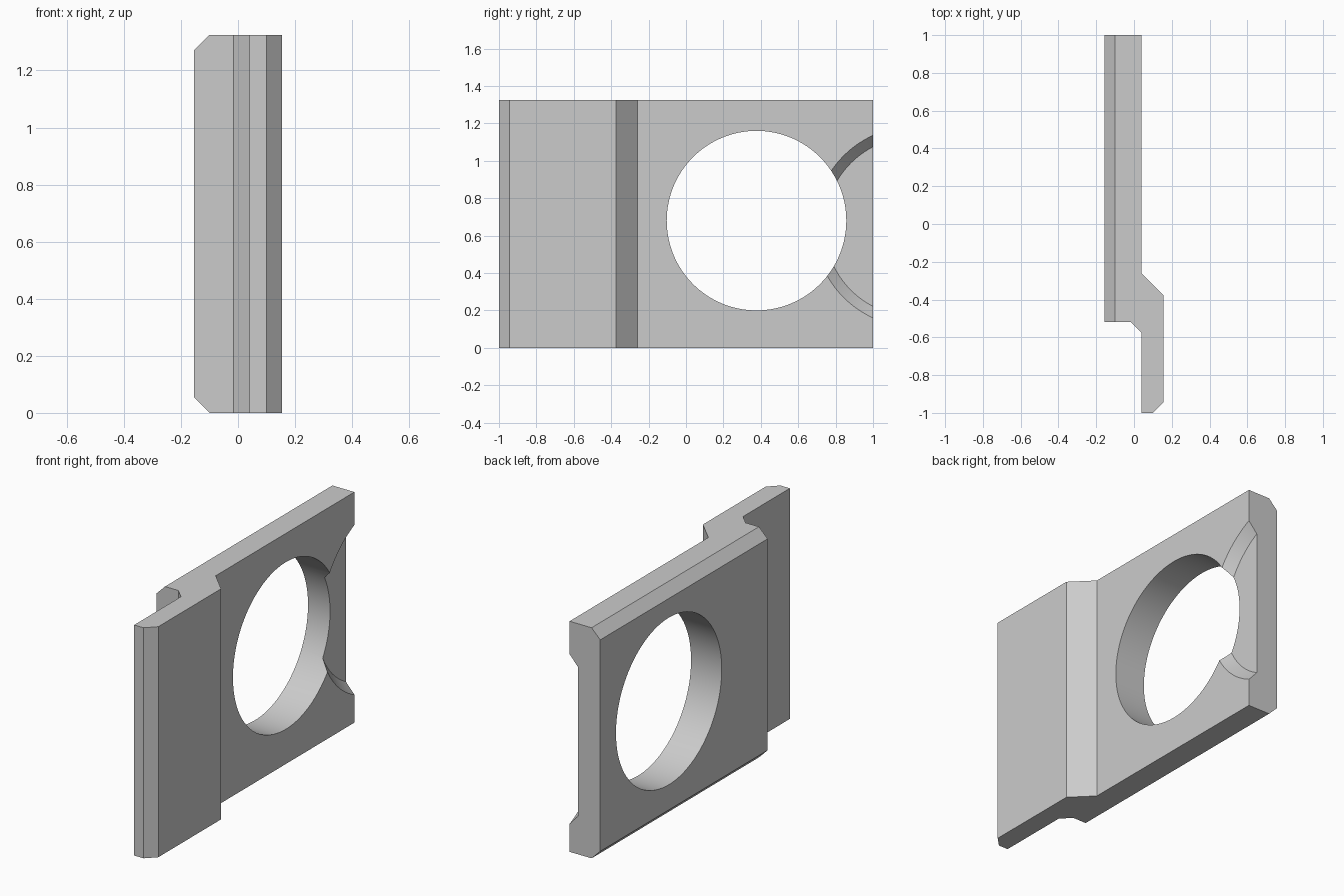
import bpy, bmesh, math
from mathutils import Matrix

default = bpy.data.objects.get("Cube")
if default:
    bpy.data.objects.remove(default, do_unlink=True)

HEIGHT = 1.325
CHAMFER = 0.055
BACK_X, FACE_X = -0.155, 0.04

gray = bpy.data.materials.new("light_gray")
gray.use_nodes = True
color = (0.6, 0.6, 0.6, 1)
gray.diffuse_color = color
gray.node_tree.nodes["Principled BSDF"].inputs["Base Color"].default_value = color


def add_object(name, bm):
    mesh = bpy.data.meshes.new(name)
    bmesh.ops.recalc_face_normals(bm, faces=bm.faces)
    bm.to_mesh(mesh)
    bm.free()
    mesh.materials.append(gray)
    obj = bpy.data.objects.new(name, mesh)
    bpy.context.collection.objects.link(obj)
    return obj


def round_cutter(name, y, z, x_start, x_end, r_start, r_end):
    """Cylinder or cone along the x axis."""
    bm = bmesh.new()
    place = Matrix.Translation(((x_start + x_end) / 2, y, z)) @ Matrix.Rotation(math.pi / 2, 4, "Y")
    bmesh.ops.create_cone(bm, cap_ends=True, segments=128, radius1=r_start,
                          radius2=r_end, depth=x_end - x_start, matrix=place)
    obj = add_object(name, bm)
    obj.hide_render = True
    return obj


# Stepped plate: plan profile extruded upward
profile = [(BACK_X, -0.52), (-0.015, -0.52), (FACE_X, -0.575), (FACE_X, -1),
           (0.1, -1), (0.155, -0.945), (0.155, -0.375), (FACE_X, -0.26),
           (FACE_X, 1), (BACK_X, 1)]
bm = bmesh.new()
base = bm.faces.new([bm.verts.new((x, y, 0)) for x, y in profile])
top = bmesh.ops.extrude_face_region(bm, geom=[base], use_keep_orig=True)
bmesh.ops.translate(bm, vec=(0, 0, HEIGHT),
                    verts=[v for v in top["geom"] if isinstance(v, bmesh.types.BMVert)])
bmesh.ops.recalc_face_normals(bm, faces=bm.faces)

# Chamfer the long upper and lower edges of the -x face
long_edges = [e for e in bm.edges
              if all(abs(v.co.x - BACK_X) < 1e-4 for v in e.verts)
              and abs(e.verts[0].co.z - e.verts[1].co.z) < 1e-4]
bmesh.ops.bevel(bm, geom=long_edges, offset=CHAMFER, segments=1, affect="EDGES")
plate = add_object("stepped_plate", bm)

# Through hole and the sloped round recess at the rear edge
cutters = [
    round_cutter("hole_cutter", 0.377, 0.68, -0.4, 0.4, 0.48, 0.48),
    round_cutter("recess_cutter", 1.222, 0.648, FACE_X - CHAMFER, 0.1, 0.481, 0.596),
]
bpy.ops.object.select_all(action="DESELECT")
bpy.context.view_layer.objects.active = plate
plate.select_set(True)
for cutter in cutters:
    mod = plate.modifiers.new(cutter.name, "BOOLEAN")
    mod.operation = "DIFFERENCE"
    mod.solver = "EXACT"
    mod.object = cutter
    bpy.ops.object.modifier_apply(modifier=mod.name)
    bpy.data.objects.remove(cutter, do_unlink=True)

bpy.ops.object.shade_smooth_by_angle(angle=math.radians(30))
